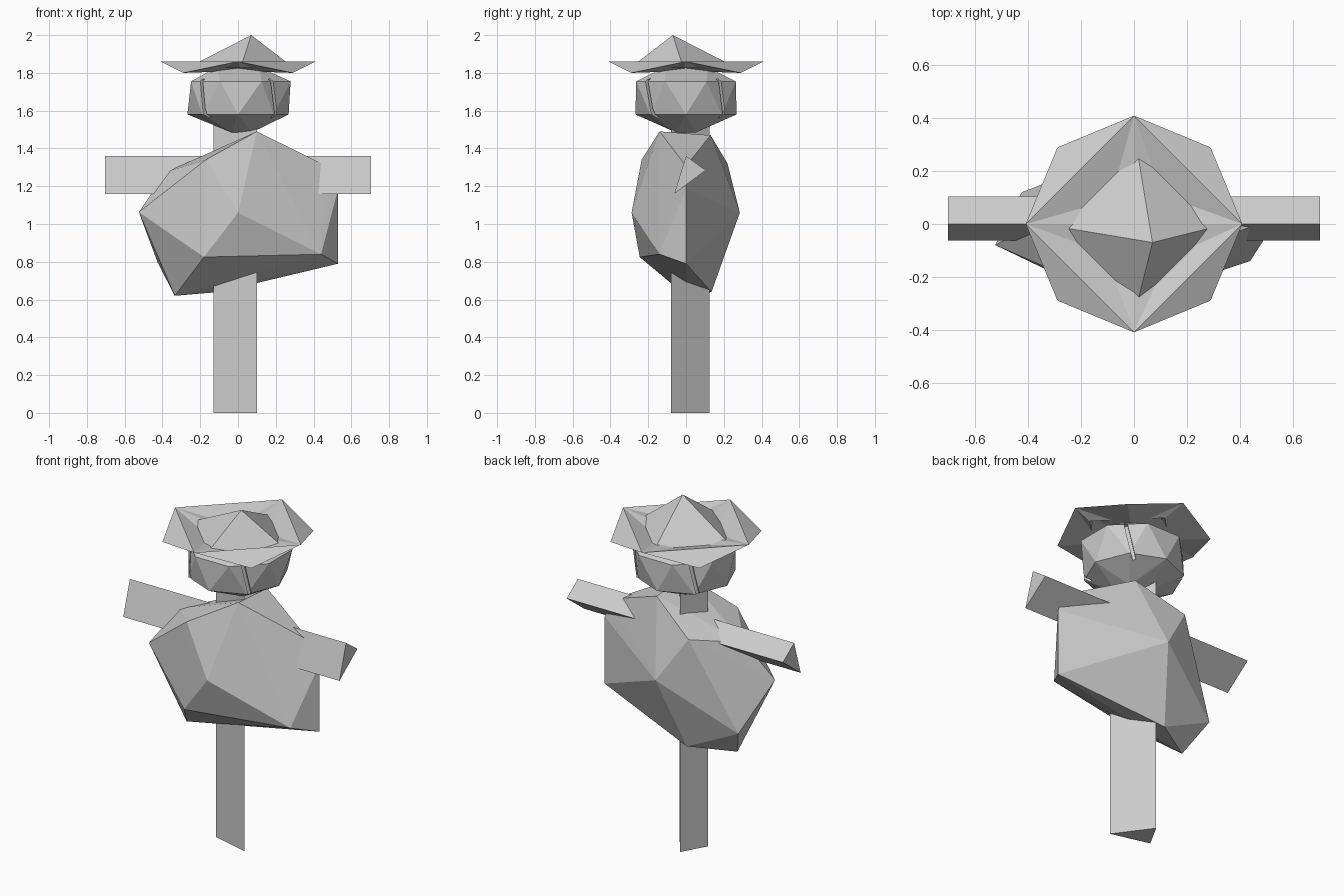
import bpy
import bmesh
from math import cos, sin, radians
from mathutils import Vector, Matrix

default = bpy.data.objects.get("Cube")
if default:
    bpy.data.objects.remove(default, do_unlink=True)

# Single flat colour
grey = bpy.data.materials.new("plain_grey")
grey.use_nodes = True
colour = (0.6, 0.6, 0.6, 1)
grey.diffuse_color = colour
grey.node_tree.nodes["Principled BSDF"].inputs["Base Color"].default_value = colour


def finish(name, bm):
    """Turn a bmesh into a flat-shaded object with outward normals."""
    bmesh.ops.recalc_face_normals(bm, faces=bm.faces)
    mesh = bpy.data.meshes.new(name)
    bm.to_mesh(mesh)
    bm.free()
    mesh.materials.append(grey)
    obj = bpy.data.objects.new(name, mesh)
    bpy.context.scene.collection.objects.link(obj)
    return obj


def prism(name, section, offset):
    """Extrude a closed section along an offset."""
    bm = bmesh.new()
    start = [bm.verts.new(p) for p in section]
    end = [bm.verts.new(Vector(p) + Vector(offset)) for p in section]
    bm.faces.new(start)
    bm.faces.new(end)
    n = len(section)
    for i in range(n):
        j = (i + 1) % n
        bm.faces.new((start[i], start[j], end[j], end[i]))
    return finish(name, bm)


def hull(name, points):
    """Faceted solid wrapped around a few corner points."""
    bm = bmesh.new()
    for p in points:
        bm.verts.new(p)
    bmesh.ops.convex_hull(bm, input=list(bm.verts))
    loose = [v for v in bm.verts if not v.link_faces]
    bmesh.ops.delete(bm, geom=loose, context='VERTS')
    return finish(name, bm)


def ring(radius, z, count, turn=0.0, x=0.0):
    """Points of a regular polygon at height z."""
    angles = [radians(turn + 360 * i / count) for i in range(count)]
    return [(x + radius * cos(a), radius * sin(a), z) for a in angles]


# Three-sided post and crossbar
prism("post", [(0.1, -0.08, 0), (-0.05, 0.125, 0), (-0.13, -0.02, 0)], (0, 0, 1.6))
prism("arm_crossbar",
      [(-0.705, 0, 1.36), (-0.705, 0.105, 1.285), (-0.705, -0.062, 1.16)],
      (1.41, 0, 0))

# Lumpy stuffed body
hull("body", [
    (0.1, -0.14, 1.49), (0.1, 0.13, 1.47),
    (-0.17, -0.235, 1.34), (-0.17, 0.22, 1.32),
    (0.47, 0, 1.307), (-0.38, 0, 1.275),
    (0.53, 0, 1.185), (0.53, 0, 0.79),
    (0, -0.288, 1.06), (0, 0.285, 1.06),
    (-0.525, -0.08, 1.063), (-0.425, 0.12, 0.795),
    (-0.18, -0.245, 0.825), (0.44, -0.14, 0.84),
    (-0.335, 0, 0.62), (-0.1, 0.135, 0.64),
])

# Faceted head
head = hull("head", ring(0.16, 1.83, 4, 45) + ring(0.285, 1.755, 8, 22.5, 0.015)
            + ring(0.268, 1.58, 8) + ring(0.075, 1.485, 4, 45, 0.02))

# Narrow creases on the head's diagonals
bm = bmesh.new()
for turn in (45, 135, 225, 315):
    place = (Matrix.Rotation(radians(turn), 4, 'Z')
             @ Matrix.Translation((0.275, 0, 1.66))
             @ Matrix.Rotation(radians(12), 4, 'X')
             @ Matrix.Diagonal((0.1, 0.018, 0.22, 1)))
    bmesh.ops.create_cube(bm, size=1, matrix=place)
creases = finish("crease_cutter", bm)
creases.hide_render = True
cut = head.modifiers.new("creases", 'BOOLEAN')
cut.operation = 'DIFFERENCE'
cut.solver = 'EXACT'
cut.object = creases
bpy.context.view_layer.objects.active = head
bpy.ops.object.modifier_apply(modifier=cut.name)
bpy.data.objects.remove(creases, do_unlink=True)

# Hat: drooping octagonal brim and off-centre pyramid crown
bm = bmesh.new()
rim = [bm.verts.new((x, y, 1.86 if i % 2 == 0 else 1.8))
       for i, (x, y, z) in enumerate(ring(0.41, 0, 8))]
crown = [bm.verts.new((x + 0.013, y - 0.013, z)) for x, y, z in ring(0.285, 1.825, 4)]
tip = bm.verts.new((0.07, -0.07, 2))
under = bm.verts.new((0, 0, 1.81))
for i in range(4):
    j = (i + 1) % 4
    a, corner, b = rim[2 * i], rim[2 * i + 1], rim[2 * j]
    bm.faces.new((a, corner, b))
    bm.faces.new((a, b, crown[j], crown[i]))
    bm.faces.new((crown[i], crown[j], tip))
    bm.faces.new((corner, a, under))
    bm.faces.new((b, corner, under))
finish("hat", bm)
